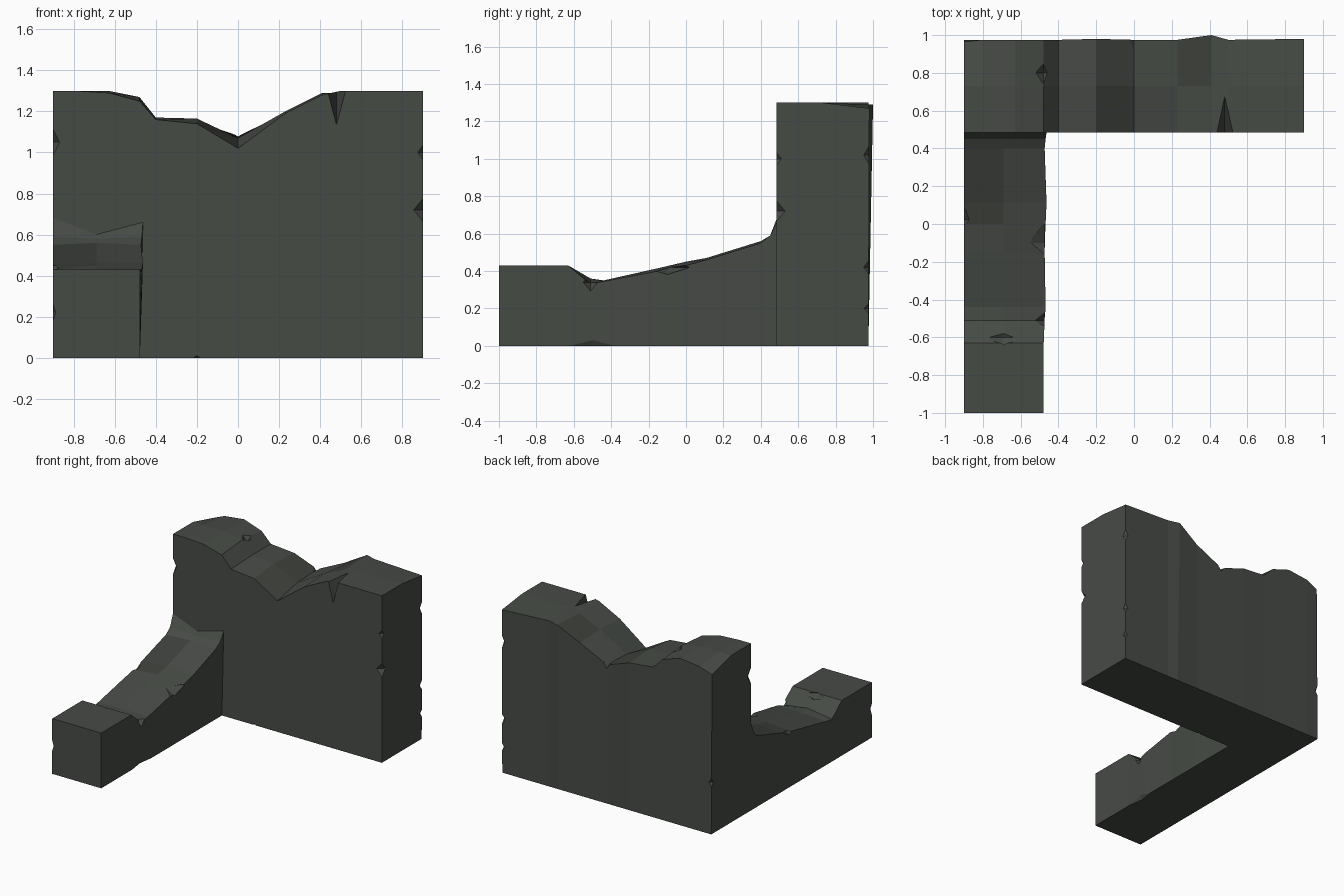
import bpy, bmesh
from mathutils import Vector

if "Cube" in bpy.data.objects:
    bpy.data.objects.remove(bpy.data.objects["Cube"], do_unlink=True)


def material(name, rgb):
    m = bpy.data.materials.new(name)
    m.use_nodes = True
    m.diffuse_color = (*rgb, 1)
    bsdf = m.node_tree.nodes["Principled BSDF"]
    bsdf.inputs["Base Color"].default_value = (*rgb, 1)
    bsdf.inputs["Roughness"].default_value = 0.9
    return m


STONE = material("grey stone", (0.062, 0.070, 0.060))
DARK = material("weathered stone", (0.048, 0.052, 0.045))


def add_object(name, bm):
    bmesh.ops.recalc_face_normals(bm, faces=bm.faces)
    mesh = bpy.data.meshes.new(name)
    bm.to_mesh(mesh)
    bm.free()
    mesh.materials.append(STONE)
    mesh.materials.append(DARK)
    ob = bpy.data.objects.new(name, mesh)
    bpy.context.collection.objects.link(ob)
    return ob


def ruined_wall(name, stations, across, place, dark):
    """Loft of cross-sections: flat base and a broken top of three heights."""
    bm = bmesh.new()
    rings = []
    for t, heights, bulge in stations:
        lo, mid, hi = across
        pts = [(lo, 0), (lo, heights[0]), (mid, heights[1]),
               (hi + bulge, heights[2]), (hi, 0)]
        rings.append([bm.verts.new(place(t, a, z)) for a, z in pts])
    for i, (a, b) in enumerate(zip(rings, rings[1:])):
        for k in range(5):
            n = (k + 1) % 5
            f = bm.faces.new((a[k], a[n], b[n], b[k]))
            f.material_index = int((i, k) in dark)
    bm.faces.new(rings[0])
    bm.faces.new(rings[-1])
    return add_object(name, bm)


def chip(ob, chips):
    """Knock diamond-shaped chips out of the edges of a wall."""
    bm = bmesh.new()
    for centre, size in chips:
        verts = []
        for axis in range(3):
            for sign in (-1, 1):
                p = Vector(centre)
                p[axis] += sign * size[axis]
                verts.append(bm.verts.new(p))
        bmesh.ops.convex_hull(bm, input=verts)
    cutter = add_object("chip_cutter", bm)
    cutter.hide_render = True
    mod = ob.modifiers.new("chips", 'BOOLEAN')
    mod.operation = 'DIFFERENCE'
    mod.solver = 'EXACT'
    mod.object = cutter
    bpy.context.view_layer.objects.active = ob
    bpy.ops.object.modifier_apply(modifier=mod.name)
    bpy.data.objects.remove(cutter, do_unlink=True)


# Tall wall along the back: position, heights (front, middle, back), back bulge
tall = ruined_wall("tall_wall", [
    (-0.90, (1.30, 1.30, 1.24), -0.01),
    (-0.80, (1.30, 1.30, 1.28), 0.0),
    (-0.63, (1.29, 1.30, 1.30), 0.0),
    (-0.48, (1.25, 1.27, 1.25), 0.0),
    (-0.40, (1.16, 1.17, 1.17), 0.0),
    (-0.20, (1.14, 1.165, 1.15), 0.005),
    (0.00, (1.02, 1.07, 1.08), 0.0),
    (0.23, (1.19, 1.20, 1.19), 0.0),
    (0.41, (1.28, 1.28, 1.29), 0.025),
    (0.50, (1.30, 1.30, 1.29), 0.0),
    (0.90, (1.30, 1.30, 1.27), 0.005),
], (0.485, 0.73, 0.975), lambda t, a, z: (t, a, z), {(5, 1), (5, 2), (7, 2)})

chip(tall, [
    ((0.48, 0.48, 1.30), (0.045, 0.20, 0.17)),
    ((0.90, 0.48, 0.72), (0.05, 0.05, 0.06)),
    ((0.90, 0.48, 1.00), (0.03, 0.03, 0.04)),
    ((0.90, 0.98, 0.42), (0.03, 0.03, 0.04)),
    ((0.90, 0.98, 0.20), (0.02, 0.03, 0.03)),
    ((0.90, 0.98, 1.02), (0.025, 0.03, 0.05)),
    ((-0.90, 0.48, 1.05), (0.035, 0.05, 0.07)),
    ((-0.90, 0.98, 0.40), (0.03, 0.03, 0.05)),
    ((-0.48, 0.80, 1.27), (0.04, 0.06, 0.05)),
    ((0.00, 0.98, 1.09), (0.03, 0.08, 0.04)),
    ((-0.20, 0.48, 0.00), (0.02, 0.02, 0.015)),
])

# Low wall running forward: heights (outer, middle, inner), inner bulge
low = ruined_wall("low_wall", [
    (-1.00, (0.43, 0.43, 0.43), 0.0),
    (-0.63, (0.43, 0.43, 0.43), 0.0),
    (-0.51, (0.33, 0.36, 0.33), 0.005),
    (-0.44, (0.34, 0.35, 0.345), 0.01),
    (-0.15, (0.40, 0.415, 0.40), 0.005),
    (0.00, (0.43, 0.45, 0.43), 0.01),
    (0.11, (0.46, 0.47, 0.46), 0.015),
    (0.40, (0.55, 0.56, 0.55), 0.005),
    (0.45, (0.59, 0.58, 0.59), 0.01),
    (0.485, (0.68, 0.60, 0.66), 0.015),
], (-0.90, -0.69, -0.478), lambda t, a, z: (a, t, z), {(5, 1), (6, 1)})

chip(low, [
    ((-0.475, -0.10, 0.42), (0.08, 0.13, 0.04)),
    ((-0.475, -0.51, 0.34), (0.05, 0.04, 0.05)),
    ((-0.475, -0.50, 0.00), (0.02, 0.14, 0.035)),
    ((-0.90, -1.00, 0.22), (0.012, 0.03, 0.04)),
    ((-0.90, 0.02, 0.45), (0.04, 0.07, 0.04)),
    ((-0.69, -0.60, 0.42), (0.10, 0.06, 0.03)),
])
